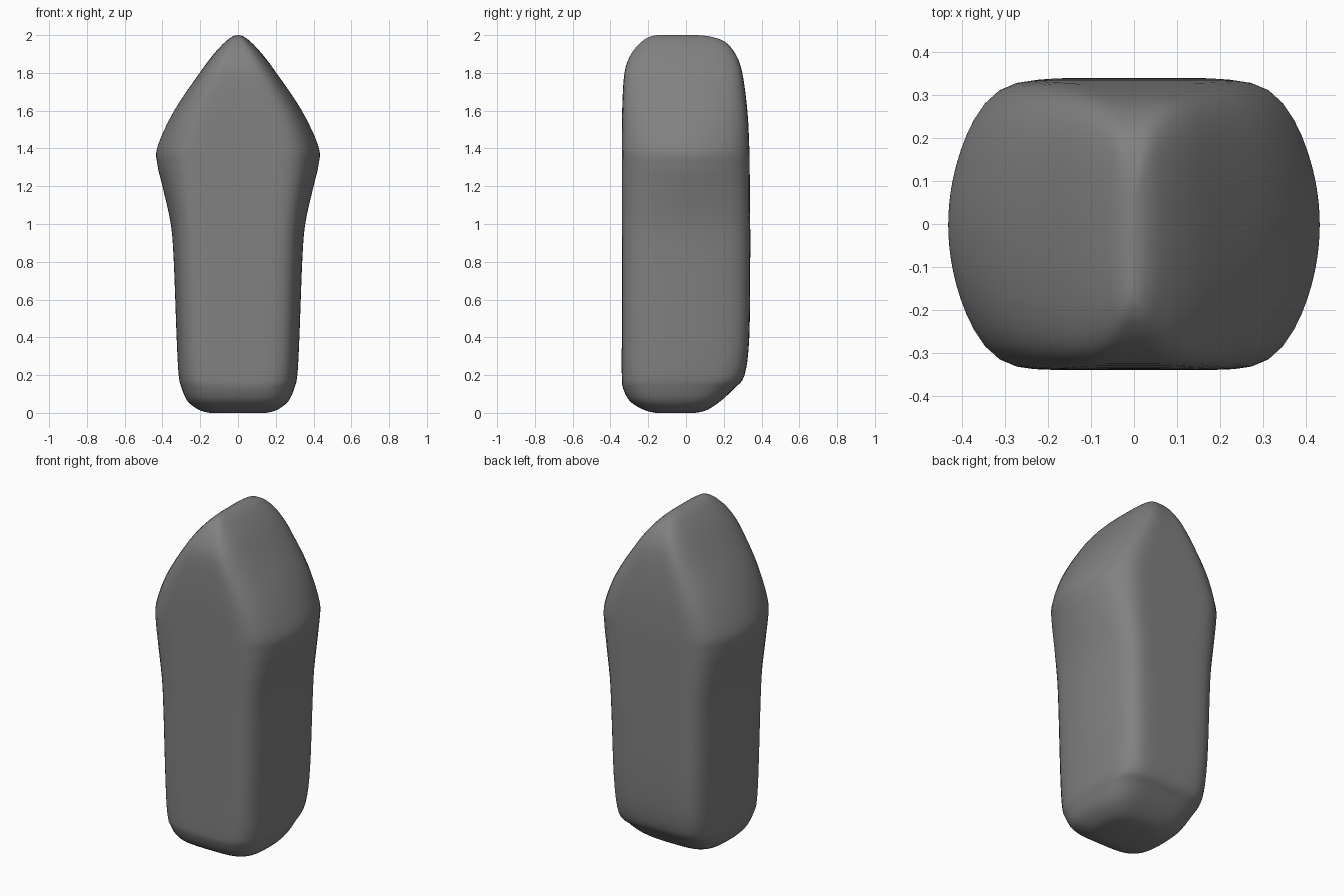
import bpy, bmesh, math

if "Cube" in bpy.data.objects:
    bpy.data.objects.remove(bpy.data.objects["Cube"])

# Profile stations: z, half width, front y, back y, side bulge, corner squareness
STATIONS = [
    (0.000, 0.15, -0.16, 0.05, 0.08, 3.5),
    (0.015, 0.205, -0.22, 0.11, 0.09, 3.8),
    (0.060, 0.265, -0.295, 0.18, 0.10, 4.5),
    (0.130, 0.298, -0.333, 0.255, 0.11, 5.0),
    (0.200, 0.314, -0.340, 0.310, 0.12, 6.0),
    (0.400, 0.325, -0.340, 0.335, 0.13, 7.0),
    (0.800, 0.340, -0.340, 0.340, 0.14, 7.5),
    (1.000, 0.356, -0.340, 0.340, 0.16, 8.0),
    (1.200, 0.400, -0.340, 0.338, 0.22, 9.0),
    (1.310, 0.426, -0.340, 0.337, 0.25, 9.0),
    (1.410, 0.426, -0.340, 0.335, 0.25, 9.0),
    (1.600, 0.338, -0.338, 0.325, 0.20, 7.0),
    (1.800, 0.203, -0.326, 0.298, 0.16, 5.5),
    (1.900, 0.128, -0.290, 0.262, 0.13, 4.5),
    (1.965, 0.067, -0.235, 0.205, 0.12, 4.0),
    (1.992, 0.030, -0.190, 0.130, 0.10, 4.0),
    (2.000, 0.006, -0.150, 0.060, 0.10, 4.0),
]
STEPS, SEGS = 4, 80


def spline(p0, p1, p2, p3, t):
    return 0.5 * (2 * p1 + (p2 - p0) * t + (2 * p0 - 5 * p1 + 4 * p2 - p3) * t * t
                  + (3 * p1 - p0 - 3 * p2 + p3) * t ** 3)


def smooth_stations():
    n = len(STATIONS)
    for i in range(n - 1):
        keys = [STATIONS[min(max(j, 0), n - 1)] for j in range(i - 1, i + 3)]
        for s in range(STEPS):
            yield [spline(*vals, s / STEPS) for vals in zip(*keys)]
    yield STATIONS[-1]


def ring(bm, z, w, front, back, bulge, power):
    verts = []
    for k in range(SEGS):
        a = 2 * math.pi * k / SEGS
        c, s = math.cos(a), math.sin(a)
        r = (abs(c) ** power + abs(s) ** power) ** (-1 / power)
        u, v = r * c, r * s
        mid, half = (front + back) / 2, (back - front) / 2
        verts.append(bm.verts.new((w * u * (1 - bulge * v * v), mid + half * v, max(0, z))))
    return verts


# Pointed block body, lofted from rounded cross-sections
bm = bmesh.new()
rings = [ring(bm, *st) for st in smooth_stations()]
for lo, hi in zip(rings, rings[1:]):
    for k in range(SEGS):
        j = (k + 1) % SEGS
        bm.faces.new((lo[k], lo[j], hi[j], hi[k]))
bm.faces.new(rings[0][::-1])
bm.faces.new(rings[-1])
for f in bm.faces:
    f.smooth = True
bmesh.ops.recalc_face_normals(bm, faces=bm.faces)
mesh = bpy.data.meshes.new("pointed_block")
bm.to_mesh(mesh)
bm.free()
body = bpy.data.objects.new("pointed_block", mesh)
bpy.context.collection.objects.link(body)

# Dark grey surface
grey = bpy.data.materials.new("dark_grey")
grey.diffuse_color = (0.22, 0.22, 0.22, 1)
grey.use_nodes = True
grey.node_tree.nodes["Principled BSDF"].inputs["Base Color"].default_value = grey.diffuse_color
mesh.materials.append(grey)
